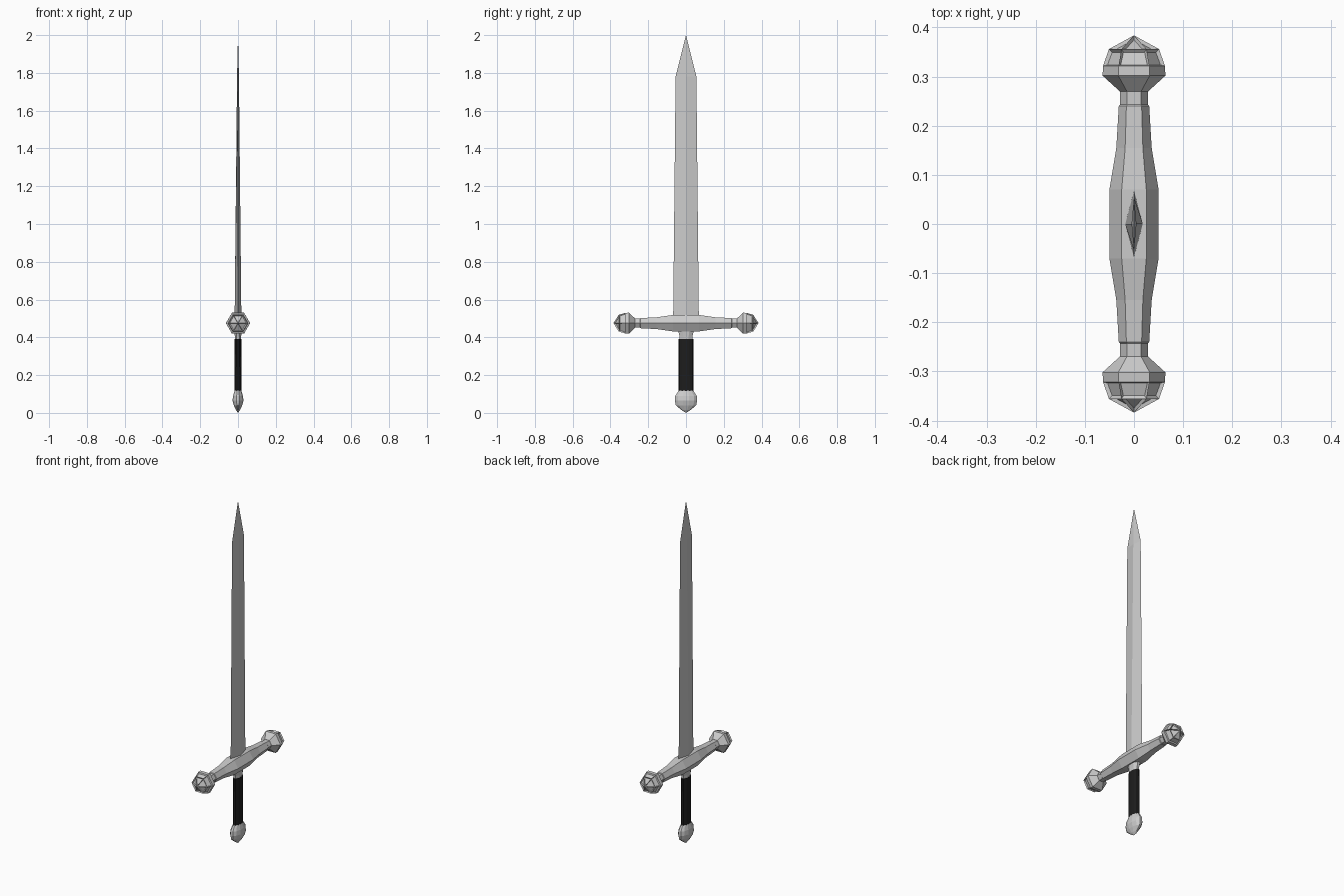
import bpy, bmesh, math

if "Cube" in bpy.data.objects:
    bpy.data.objects.remove(bpy.data.objects["Cube"])


def loft(name, rings, sides, phase=0.0, along_y=False, z0=0.0):
    """Skin elliptical rings (height, radius_a, radius_b); zero radius makes a point."""
    bm = bmesh.new()
    loops = []
    for h, ra, rb in rings:
        count = sides if ra > 0 else 1
        loop = []
        for i in range(count):
            t = phase + 2 * math.pi * i / sides
            a, b = ra * math.cos(t), rb * math.sin(t)
            loop.append(bm.verts.new((a, h, b + z0) if along_y else (a, b, h + z0)))
        loops.append(loop)
    for lo, hi in zip(loops, loops[1:]):
        for i in range(sides):
            corners = [lo[i % len(lo)], lo[(i + 1) % len(lo)],
                       hi[(i + 1) % len(hi)], hi[i % len(hi)]]
            bm.faces.new(list(dict.fromkeys(corners)))
    for loop in (loops[0], loops[-1]):
        if len(loop) > 2:
            bm.faces.new(loop)
    bmesh.ops.recalc_face_normals(bm, faces=bm.faces)
    me = bpy.data.meshes.new(name)
    bm.to_mesh(me)
    bm.free()
    ob = bpy.data.objects.new(name, me)
    bpy.context.collection.objects.link(ob)
    return ob


# Blade: tapering diamond section
loft("blade", [(0.49, 0.018, 0.068), (1.78, 0.005, 0.055), (2.0, 0, 0)], 4)

# Crossguard: hexagonal bar along y
half = [(0.07, 0.05), (0.155, 0.036), (0.24, 0.031), (0.243, 0.028), (0.275, 0.028)]
profile = [(-y, r) for y, r in reversed(half)] + half
loft("crossguard", [(y, r, r) for y, r in profile], 6, along_y=True, z0=0.475)

# Guard knobs: hexagonal caps with recessed panels, mirrored
knob = loft("guard_knobs", [(y, r, r) for y, r in
            [(0.27, 0.029), (0.302, 0.064), (0.322, 0.063), (0.356, 0.051), (0.384, 0)]],
            6, along_y=True, z0=0.475)
bm = bmesh.new()
bm.from_mesh(knob.data)
panels = [f for f in bm.faces if f.calc_center_median().y > 0.33]
bmesh.ops.inset_individual(bm, faces=panels, thickness=0.006, depth=-0.007)
bm.to_mesh(knob.data)
bm.free()
mirror = knob.modifiers.new("mirror", "MIRROR")
mirror.use_axis = (False, True, False)

# Collar between grip and guard
loft("collar", [(0.38, 0.017, 0.035), (0.405, 0.018, 0.037), (0.44, 0.022, 0.046)],
     8, math.pi / 8)

# Grip
grip = loft("grip", [(0.11, 0.019, 0.04), (0.39, 0.018, 0.039)], 12)
black = bpy.data.materials.new("black_leather")
black.diffuse_color = (0.012, 0.012, 0.012, 1)
black.use_nodes = True
black.node_tree.nodes["Principled BSDF"].inputs["Base Color"].default_value = black.diffuse_color
grip.data.materials.append(black)

# Pommel: flattened bulb
loft("pommel", [(0.0, 0, 0), (0.016, 0.012, 0.026), (0.04, 0.023, 0.056), (0.065, 0.03, 0.061),
                (0.09, 0.027, 0.059), (0.12, 0.018, 0.039)], 12, math.pi / 12)
